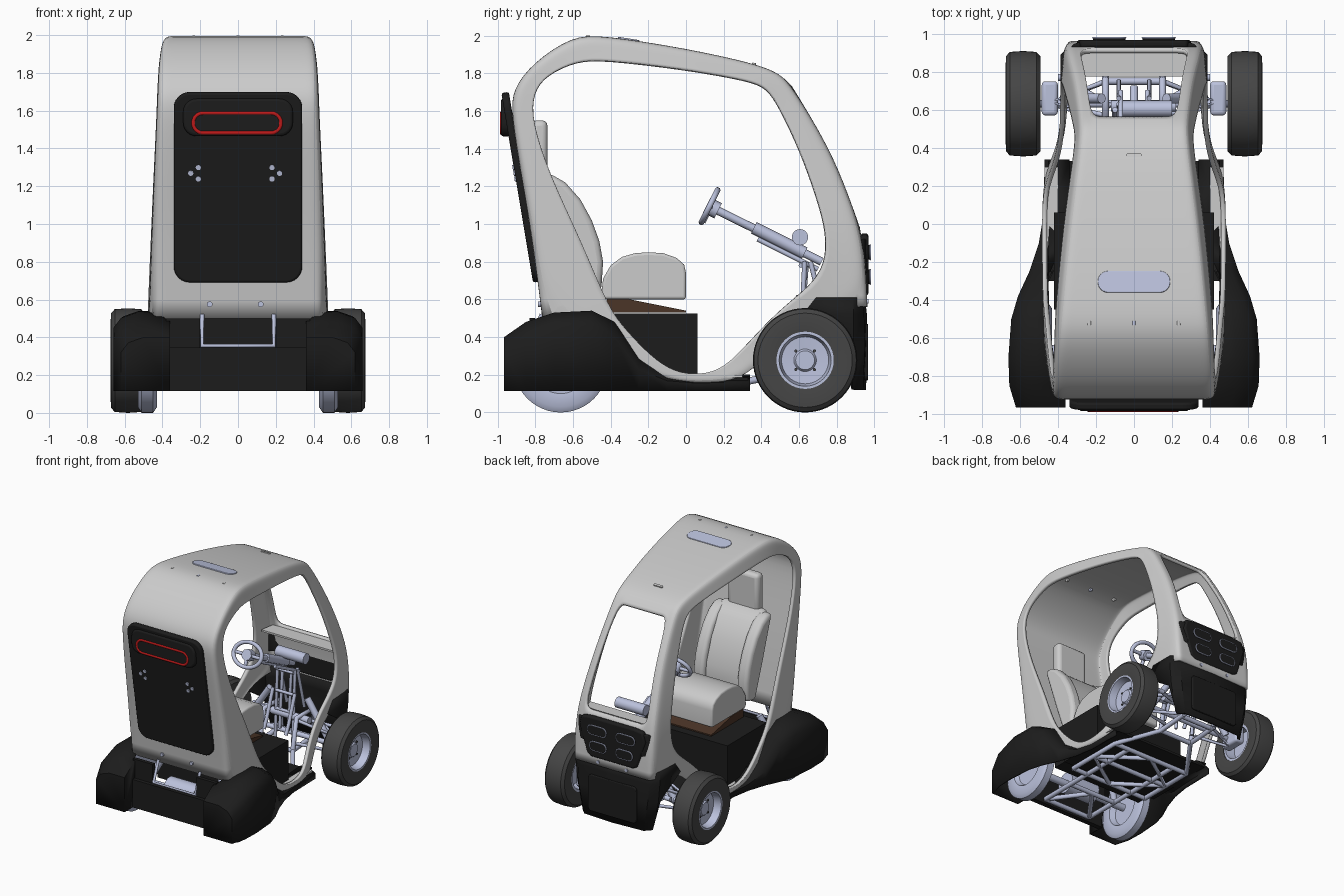
import bpy, bmesh
from math import sin, cos, pi, radians

if "Cube" in bpy.data.objects:
    bpy.data.objects.remove(bpy.data.objects["Cube"])


def material(name, r, g, b):
    m = bpy.data.materials.new(name)
    m.diffuse_color = (r, g, b, 1)
    m.use_nodes = True
    m.node_tree.nodes["Principled BSDF"].inputs["Base Color"].default_value = m.diffuse_color
    return m


BLACK = material("black_plastic", .012, .012, .012)
RUBBER = material("rubber", .06, .06, .06)
METAL = material("blue_metal", .5, .54, .72)
RED = material("red_lamp", .5, .01, .01)
BROWN = material("brown_wood", .07, .035, .02)
GREY = None


def mesh(name, verts, faces, mat=None, bevel=0, loc=(0, 0, 0), rot=0):
    me = bpy.data.meshes.new(name)
    me.from_pydata(verts, [], faces)
    bm = bmesh.new()
    bm.from_mesh(me)
    bmesh.ops.remove_doubles(bm, verts=bm.verts, dist=1e-5)
    bmesh.ops.recalc_face_normals(bm, faces=bm.faces)
    bm.to_mesh(me)
    bm.free()
    o = bpy.data.objects.new(name, me)
    bpy.context.collection.objects.link(o)
    o.location, o.rotation_euler[0] = loc, rot
    if mat:
        me.materials.append(mat)
    if bevel:
        b = o.modifiers.new("bevel", 'BEVEL')
        b.width, b.segments, b.limit_method, b.angle_limit = bevel, 3, 'ANGLE', radians(40)
    bpy.ops.object.select_all(action='DESELECT')
    bpy.context.view_layer.objects.active = o
    o.select_set(True)
    bpy.ops.object.shade_smooth_by_angle(angle=radians(80 if bevel else 40))
    return o


def prism(name, pts, a, b, axis='x', **kw):
    n, k = len(pts), 'xyz'.index(axis)
    v = [(*p[:k], d, *p[k:]) for d in (a, b) for p in pts]
    f = [[i, (i + 1) % n, n + (i + 1) % n, n + i] for i in range(n)]
    return mesh(name, v, f + [list(range(n)), list(range(n, 2 * n))], **kw)


def rrect(w, h, r, n=6):
    return [(sx * (w / 2 - r) + r * cos(q * pi / 2 + k * pi / 2 / n),
             sz * (h / 2 - r) + r * sin(q * pi / 2 + k * pi / 2 / n))
            for q, (sx, sz) in enumerate([(1, 1), (-1, 1), (-1, -1), (1, -1)]) for k in range(n + 1)]


def plate(name, w, h, r, depth, **kw):
    return prism(name, rrect(w, h, r), -depth / 2, depth / 2, 'y', **kw)


def box(name, x0, x1, y0, y1, z0, z1, **kw):
    return prism(name, [(y0, z0), (y1, z0), (y1, z1), (y0, z1)], x0, x1, **kw)


def lathe(name, prof, loc, mat, steps=40, side=1):
    n = len(prof)
    v = [(side * x, r * cos(2 * pi * i / steps), r * sin(2 * pi * i / steps)) for i in range(steps) for x, r in prof]
    f = [[i * n + j, i * n + j + 1, (i + 1) % steps * n + j + 1, (i + 1) % steps * n + j]
         for i in range(steps) for j in range(n - 1)]
    return mesh(name, v, f, mat, loc=loc)


def rod(name, r, x0, x1, y, z, mat=METAL):
    return lathe(name, [(x0, 0), (x0, r), (x1, r), (x1, 0)], (0, y, z), mat, 24)


def tubes(name, paths, r, mat=METAL, cyclic=False):
    cu = bpy.data.curves.new(name, 'CURVE')
    cu.dimensions, cu.bevel_depth, cu.bevel_resolution, cu.use_fill_caps = '3D', r, 2, True
    for path in paths:
        s = cu.splines.new('POLY')
        s.points.add(len(path) - 1)
        s.use_cyclic_u = cyclic
        for p, q in zip(s.points, path):
            p.co = (*q, 1)
    o = bpy.data.objects.new(name, cu)
    bpy.context.collection.objects.link(o)
    cu.materials.append(mat)
    return o


def both(paths):
    return paths + [[(-x, y, z) for x, y, z in p] for p in paths]


# Body shell: stations of outer edge (y, z, half width) and door opening edge (y, z, half width)
ST = [(-.75, .50, .455, -.41, .55, .465), (-.80, .90, .445, -.55, .90, .45), (-.86, 1.25, .43, -.72, 1.25, .435),
      (-.915, 1.58, .415, -.82, 1.55, .42), (-.91, 1.71, .41, -.81, 1.70, .415), (-.80, 1.85, .405, -.74, 1.79, .41),
      (-.60, 1.985, .39, -.58, 1.865, .405), (-.45, 1.99, .375, -.43, 1.87, .40), (0, 1.92, .33, 0, 1.82, .36),
      (.36, 1.84, .28, .34, 1.76, .31), (.49, 1.79, .27, .43, 1.72, .30), (.555, 1.72, .275, .49, 1.63, .30),
      (.75, 1.40, .30, .61, 1.38, .33), (.85, 1.15, .33, .70, 1.12, .355), (.91, .98, .345, .745, .95, .37),
      (.94, .80, .355, .74, .79, .375), (.95, .56, .36, .66, .67, .375), (.64, .54, .365, .50, .55, .375),
      (.43, .30, .385, .34, .38, .40), (.29, .17, .46, .20, .23, .46), (.10, .165, .47, .08, .20, .47),
      (-.08, .17, .47, -.06, .21, .47), (-.28, .25, .47, -.19, .30, .47), (-.50, .47, .465, -.32, .44, .468)]
COLS = [(1, 1), (.55, 1), (.2, 1), (.04, .98), (0, .92), (0, .83), (0, .6), (0, .3), (0, 0)]
verts, faces, nc, ns = [], [], len(COLS), len(ST)
for oy, oz, ow, iy, iz, iw in ST:
    for t, k in COLS:
        verts.append(((ow + (iw - ow) * t) * k, oy + (iy - oy) * t, oz + (iz - oz) * t))
for i in range(ns):
    last = 3 if i >= 16 else 5 if 11 <= i < 14 else nc - 1
    j = (i + 1) % ns
    faces += [[i * nc + c, i * nc + c + 1, j * nc + c + 1, j * nc + c] for c in range(last)]
shell = mesh("body_shell", verts, faces)
for p in shell.data.polygons:
    p.use_smooth = True
shell.modifiers.new("mirror", 'MIRROR').use_clip = True
shell.modifiers.new("smooth", 'SUBSURF').render_levels = 2
shell.modifiers["smooth"].levels = 2
sol = shell.modifiers.new("thickness", 'SOLIDIFY')
sol.thickness, sol.offset = .025, 0

# Dashboard shelf below the windscreen, and inner sills
prism("dashboard_shelf", [(-.33, .775), (.33, .775), (.31, .90), (.2, .91), (-.2, .91), (-.31, .90)], .95, .965, 'z')
for s in (1, -1):
    box("door_sill", s * .40, s * .47, -.12, .30, .185, .20)

# Rear fenders and side skirts: y, top z, outer x, inner x
FEN = [(-.965, .40, .62, .36), (-.85, .48, .655, .36), (-.70, .53, .66, .42), (-.50, .54, .645, .45),
       (-.38, .48, .61, .45), (-.25, .30, .55, .45), (-.10, .20, .50, .45), (.05, .18, .475, .44), (.34, .19, .47, .44)]
for s, side in ((1, "right"), (-1, "left")):
    v, f = [], []
    for y, zt, xo, xi in FEN:
        h = min(.08, (zt - .12) * .4)
        v += [(s * xi, y, zt), (s * (xo - .12), y, zt), (s * (xo - .04), y, zt - h * .35),
              (s * xo, y, zt - h), (s * xo, y, .115)]
    for i in range(len(FEN) - 1):
        f += [[i * 5 + c, i * 5 + c + 1, i * 5 + c + 6, i * 5 + c + 5] for c in range(4)]
    k = len(v)
    v += [(s * .36, -.965, .115), (s * .36, -.82, .115), (s * .36, -.82, .49)]
    f += [[0, 1, 2, 3, 4, k], [0, k, k + 1, k + 2, 5]]
    fender = mesh(side + "_rear_fender", v, f, BLACK)
    fender.modifiers.new("thickness", 'SOLIDIFY').thickness = .012
    box(side + "_tail_filler", s * .2, s * .38, -.83, -.80, .34, .50, mat=BLACK)
box("tail_panel", -.37, .37, -.86, -.82, .115, .345, mat=BLACK)

# Battery box under the seat and cabin floor
box("seat_box", -.42, .42, -.45, .06, .19, .525, mat=BLACK)
box("cabin_floor", -.45, .45, -.3, .33, .165, .185, mat=BLACK)

# Front bumper lofted over z: z, half width, back y of side, front y
v, f = [], []
for z, w, yb, yf in [(.61, .385, .69, .95), (.52, .385, .62, .96), (.36, .37, .86, .965), (.12, .32, .89, .955)]:
    v += [(-w, yb, z), (-w, .89, z), (-w * .85, yf - .015, z), (0, yf, z), (w * .85, yf - .015, z), (w, .89, z), (w, yb, z)]
for i in range(3):
    f += [[i * 7 + c, i * 7 + c + 1, i * 7 + c + 8, i * 7 + c + 7] for c in range(6)]
bumper = mesh("front_bumper", v, f, BLACK)
bumper.modifiers.new("thickness", 'SOLIDIFY').thickness = .02
plate("bumper_inset", .44, .30, .03, .02, mat=BLACK, bevel=.006, loc=(0, .957, .32))

# Headlight panel with wrapped ends and four oval lamps
prism("headlight_panel", [(-.28, .94), (-.30, .86), (-.23, .64), (-.19, .62), (.19, .62), (.23, .64), (.30, .86),
      (.28, .94), (.2, .95), (-.2, .95)], .925, .968, 'y', mat=BLACK, bevel=.015)
for s in (1, -1):
    prism("headlight_panel_end", [(s * .26, .925), (s * .30, .92), (s * .335, .885), (s * .352, .89), (s * .32, .945),
          (s * .26, .965)], .74, .92, 'z', mat=BLACK, bevel=.008)
for i, (x, z, w) in enumerate([(-.13, .85, .17), (.13, .85, .17), (-.12, .72, .15), (.12, .72, .15)]):
    plate(f"headlight_{i}", w, .075, .036, .02, mat=BLACK, bevel=.006, loc=(x, .972, z))
    tubes(f"headlight_rim_{i}", [[(x + a, .978, z + b) for a, b in rrect(w, .075, .036)]], .005, METAL, True)
for x in (-.13, .13):
    plate("nose_bolt", .025, .025, .012, .02, mat=METAL, loc=(x, .958, .59))

# Rear panel, tail lamp and fixings
plate("rear_panel", .68, 1.02, .085, .04, mat=BLACK, bevel=.012, loc=(0, -.876, 1.195), rot=radians(9.5))
plate("tail_lamp_housing", .58, .20, .07, .05, mat=BLACK, bevel=.015, loc=(0, -.958, 1.565))
tubes("tail_lamp_ring", [[(a - .005, -.976, 1.535 + b) for a, b in rrect(.465, .105, .052)]], .012, RED, True)
for x, z in [(-.21, 1.3), (-.25, 1.27), (-.21, 1.24), (.18, 1.3), (.22, 1.27), (.18, 1.24)]:
    plate("panel_stud", .028, .028, .0139, .02, mat=METAL, loc=(x, -.865 - .167 * (z - 1.195) - .028, z), rot=radians(9.5))
for x in (-.15, .12):
    plate("shell_stud", .03, .03, .0149, .02, mat=METAL, loc=(x, -.775, .575))

# Roof plate, sensor studs and camera
plate("roof_plate", .38, .115, .055, .025, mat=METAL, bevel=.004, loc=(0, -.305, 1.972), rot=radians(81))
for x in (-.235, 0, .235):
    plate("roof_stud", .02, .05, .009, .02, mat=METAL if x == 0 else GREY, loc=(x, -.52, 1.974))
plate("roof_camera", .08, .02, .008, .02, loc=(0, .36, 1.845), rot=radians(78))

# Seat
prism("seat_cushion", [(-.45, .62), (-.44, .71), (-.40, .78), (-.34, .825), (-.27, .845), (-.2, .85), (-.12, .845),
      (-.05, .82), (-.01, .785), (0, .74), (0, .60), (-.43, .60)], -.24, .24, bevel=.035)
prism("seat_back", [(-.73, 1.27), (-.64, 1.2), (-.55, 1.05), (-.48, .85), (-.47, .65), (-.56, .62), (-.67, .9), (-.80, 1.27)],
      -.20, .20, bevel=.03)
for s in (1, -1):
    prism("seat_bolster", [(-.71, 1.26), (-.64, 1.22), (-.56, 1.13), (-.50, 1.02), (-.46, .91), (-.44, .80), (-.45, .64),
          (-.56, .62), (-.66, .9), (-.78, 1.26)], s * .15, s * .25, bevel=.03)
box("headrest", -.14, .14, -.82, -.735, 1.22, 1.55, bevel=.03)
prism("seat_base", [(-.42, .63), (-.3, .60), (-.1, .56), (0, .54), (0, .53), (-.42, .53)], -.23, .23, mat=BROWN)

# Wheels
for s, side in ((1, "right"), (-1, "left")):
    c = (s * .5825, .632, .277)
    lathe(side + "_front_tyre", [(-.085, .15), (-.092, .2), (-.09, .25), (-.07, .272), (0, .277), (.07, .272),
          (.09, .25), (.092, .2), (.085, .15), (-.085, .15)], c, RUBBER, 56, side=s)
    lathe(side + "_front_rim", [(0, 0), (0, .12), (-.08, .13), (-.08, .152), (.086, .152), (.086, .138), (.025, .125),
          (.02, .06), (.035, .05), (.035, 0)], c, METAL, side=s)
    for a in range(4):
        t = pi / 4 + a * pi / 2
        rod("wheel_nut", .008, s * .59, s * .612, .632 + .07 * cos(t), .277 + .07 * sin(t), RUBBER)
    lathe(side + "_rear_wheel", [(0, 0), (0, .13), (-.045, .15), (-.05, .22), (-.03, .25), (.03, .25), (.05, .22),
          (.045, .15), (.01, .13), (.01, 0)], (s * .48, -.665, .25), METAL, 48, side=s)
    box(side + "_upright", s * .40, s * .485, .57, .75, .21, .36, mat=METAL, bevel=.02)
    rod(side + "_tie_rod_end", .018, s * .35, s * .40, .77, .35)
rod("rear_axle", .03, -.45, .45, -.665, .25)
rod("drive_motor", .085, -.15, .12, -.68, .27)
rod("front_axle", .02, -.5, .5, .632, .277)
rod("steering_rack", .03, -.12, .22, .62, .42)

# Chassis ladder, steering mast and suspension
cross = [[(-x, y, z), (x, y, z)] for x, y, z in
         [(.22, -.8, .14), (.22, -.5, .14), (.36, -.3, .14), (.36, -.05, .14), (.36, .2, .14), (.15, .5, .2), (.15, .75, .22)]]
tubes("chassis_frame", cross + both([
    [(.22, -.8, .14), (.22, -.3, .14), (.22, .2, .14)], [(.36, -.3, .14), (.36, .2, .14), (.15, .5, .2), (.15, .78, .22)],
    [(0, -.3, .14), (.36, -.05, .14), (0, .2, .14)], [(.22, -.8, .14), (0, -.5, .14)],
    [(.15, .5, .2), (.15, .55, .45), (.15, .76, .45), (.15, .78, .22)]]), .019)
tubes("rear_hoop", [[(-.19, -.765, .52), (-.19, -.83, .355), (.19, -.83, .355), (.19, -.765, .52)]], .012)
tubes("steering_mast", both([[(.08, .6, .2), (.08, .63, .8)], [(.08, .75, .45), (.08, .66, .8)],
      [(.04, .6, .3), (.04, .64, .8)], [(.07, .38, .92), (.07, .70, .76)]]) +
      [[(-.08, .61, z), (.08, .61, z)] for z in (.45, .6, .78)], .013)
tubes("suspension_arms", both([[(.15, .55, .24), (.44, .625, .22), (.15, .75, .24)],
      [(.15, .57, .42), (.44, .64, .34), (.15, .75, .42)], [(.12, .62, .42), (.38, .77, .35)]]), .014)
tubes("shock_absorbers", both([[(.17, .66, .58), (.37, .66, .28)], [(.25, -.6, .48), (.36, -.66, .25)]]), .027)

# Steering wheel, column and assist motor
tubes("steering_wheel", [[(.125 * cos(a), .125 + .0425 * sin(a), 1.095 + .085 * sin(a))
      for a in [k * pi / 16 for k in range(32)]]], .016, METAL, True)
tubes("steering_spokes", [[(-.12, .13, 1.09), (.12, .13, 1.09)], [(0, .09, 1.01), (0, .13, 1.09)]], .014)
tubes("steering_hub", [[(0, .11, 1.10), (0, .17, 1.07)]], .045)
tubes("steering_column", [[(0, .15, 1.08), (0, .72, .80)]], .022)
tubes("column_sleeve", [[(0, .36, .98), (0, .63, .845)]], .034)
rod("assist_motor", .043, -.06, .2, .605, .93)
tubes("pedals", both([[(.1, .6, .62), (.1, .52, .4), (.1, .48, .32)]]), .015)
